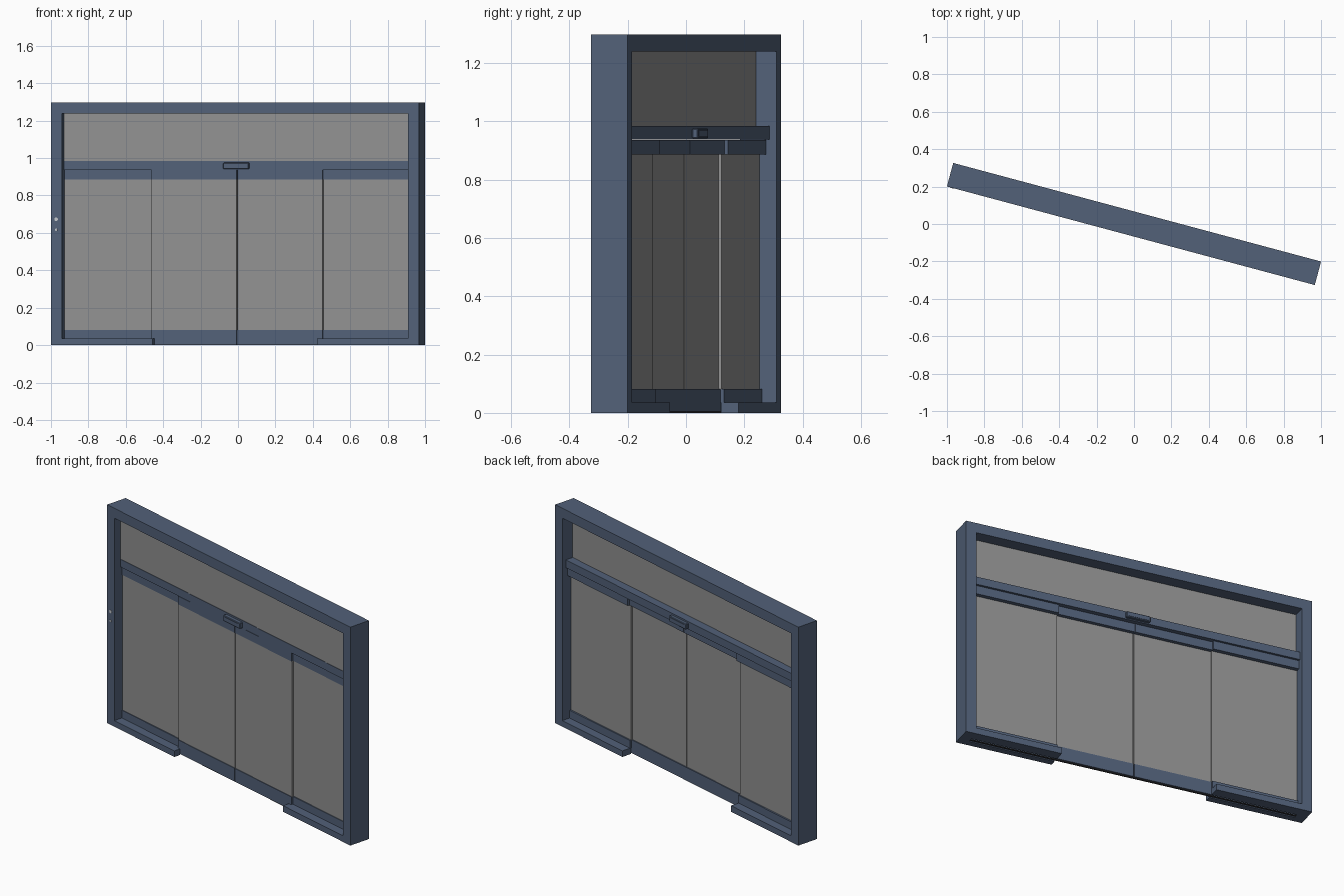
import bpy, bmesh, math
from mathutils import Matrix, Vector

if "Cube" in bpy.data.objects:
    bpy.data.objects.remove(bpy.data.objects["Cube"])

TURN = Matrix.Rotation(math.radians(-15), 4, 'Z')   # whole doorway is turned


def material(name, rgb):
    m = bpy.data.materials.new(name)
    m.diffuse_color = (*rgb, 1)
    m.use_nodes = True
    m.node_tree.nodes["Principled BSDF"].inputs["Base Color"].default_value = m.diffuse_color
    return m


BLUE = material("slate_blue_metal", (0.084, 0.119, 0.190))
GLASS = material("grey_glass", (0.285, 0.285, 0.285))
LIGHT = material("light_grey", (0.55, 0.57, 0.60))
DARK = material("dark_brush", (0.04, 0.04, 0.045))


def finish(name, bm, mat):
    bmesh.ops.recalc_face_normals(bm, faces=bm.faces)
    me = bpy.data.meshes.new(name)
    bm.to_mesh(me)
    bm.free()
    me.materials.append(mat)
    ob = bpy.data.objects.new(name, me)
    ob.matrix_world = TURN
    bpy.context.collection.objects.link(ob)
    return ob


def box(name, u, v, z, mat=BLUE):
    """Box from ranges along the width (u), depth (v) and height (z)."""
    bm = bmesh.new()
    size = Vector((u[1] - u[0], v[1] - v[0], z[1] - z[0]))
    mid = Vector((u[0] + u[1], v[0] + v[1], z[0] + z[1])) / 2
    bmesh.ops.create_cube(bm, size=1, matrix=Matrix.Translation(mid) @ Matrix.Diagonal((*size, 1)))
    return finish(name, bm, mat)


def extrude(name, pts, axis, start, length, mat=BLUE):
    """Extrude a profile: axis 'v' takes (u, z) points, axis 'u' takes (v, z) points."""
    bm = bmesh.new()
    place = (lambda a, b: (a, start, b)) if axis == 'v' else (lambda a, b: (start, a, b))
    f = bm.faces.new([bm.verts.new(place(a, b)) for a, b in pts])
    r = bmesh.ops.extrude_face_region(bm, geom=[f])
    move = Vector((0, length, 0)) if axis == 'v' else Vector((length, 0, 0))
    bmesh.ops.translate(bm, vec=move, verts=[e for e in r['geom'] if isinstance(e, bmesh.types.BMVert)])
    return finish(name, bm, mat)


L, D, H = 1.018, 0.065, 1.297      # half width, half depth, height
IN, HEAD = 0.958, 1.238            # inner edge of the jambs and header

# Outer frame: two jambs and header
extrude("outer_frame", [(-L, 0), (-IN, 0), (-IN, HEAD), (IN, HEAD), (IN, 0), (L, 0), (L, H), (-L, H)],
        'v', -D, 2 * D)

# Transom beam and the fixed upper glass
box("transom", (-IN, IN), (-0.023, 0.040), (0.937, 0.983))
box("upper_glass", (-IN, IN), (-0.021, -0.008), (0.983, HEAD), GLASS)

# Side panels and sliding doors: glass with a top and a bottom rail
panels = (
    # name, inner u, outer u, glass v, top rail v, bottom rail v, bottom z
    ("side_panel", 0.455, IN, (-0.007, 0.004), (-0.010, 0.028), (-0.012, 0.013), 0.036),
    ("sliding_door", 0.002, 0.474, (-0.019, -0.006), (-0.022, 0.015), (-0.023, 0.000), 0.004),
)
for name, a, b, glass, top, bottom, base in panels:
    for side, s in (("left", -1), ("right", 1)):
        u = tuple(sorted((s * a, s * b)))
        box(f"{side}_{name}_glass", u, glass, (0.08, 0.886), GLASS)
        box(f"{side}_{name}_top_rail", u, top, (0.886, 0.936))
        box(f"{side}_{name}_bottom_rail", u, bottom, (base, 0.082))

# Floor tracks with a channel underneath
channel = [(-D, 0), (-0.026, 0), (-0.026, 0.022), (0.003, 0.022), (0.003, 0), (D, 0), (D, 0.036), (-D, 0.036)]
for side, start in (("left", -IN), ("right", 0.474)):
    extrude(f"{side}_floor_track", channel, 'u', start, IN - 0.474)
# short track ends in front of and behind the sliding doors
for side, s in (("left", -1), ("right", 1)):
    u = tuple(sorted((s * 0.455, s * 0.474)))
    box(f"{side}_track_end_front", u, (-D, -0.026), (0, 0.036))
    box(f"{side}_track_end_back", u, (0.003, D), (0, 0.036))
box("floor_brush", (-IN, IN), (-0.018, -0.006), (0, 0.004), DARK)

# Motion sensors on both faces of the transom
for side, v, plate in (("front", (-0.047, -0.023), (-0.049, -0.047)),
                       ("back", (0.040, 0.061), (0.061, 0.063))):
    ob = box(f"{side}_sensor", (-0.070, 0.070), v, (0.941, 0.975))
    bev = ob.modifiers.new("bevel", 'BEVEL')
    bev.width, bev.segments = 0.003, 1
    box(f"{side}_sensor_cover", (-0.058, 0.058), plate, (0.947, 0.969))

# Small switches on the left jamb
for i, (z, r) in enumerate(((0.673, 0.010), (0.617, 0.007))):
    bm = bmesh.new()
    m = Matrix.Translation((-0.989, -D - 0.0005, z)) @ Matrix.Rotation(math.pi / 2, 4, 'X')
    bmesh.ops.create_cone(bm, cap_ends=True, segments=12, radius1=r, radius2=r, depth=0.003, matrix=m)
    finish(f"jamb_switch_{i + 1}", bm, LIGHT)
